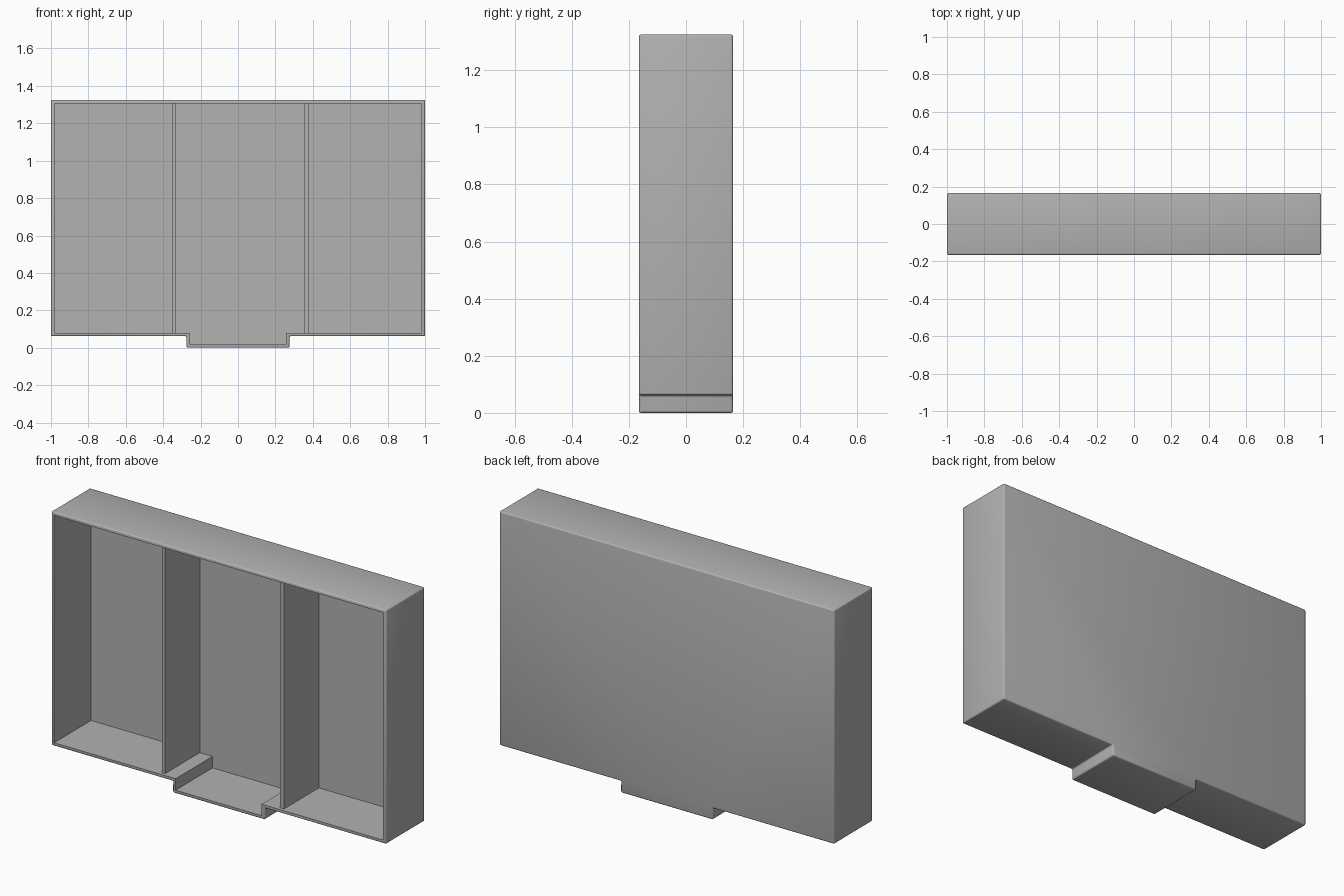
import bpy, bmesh

cube = bpy.data.objects.get("Cube")
if cube:
    bpy.data.objects.remove(cube, do_unlink=True)

DEPTH = 0.165
WALL = 0.018
BACK = 0.015

grey = bpy.data.materials.new("plain grey")
grey.use_nodes = True
colour = (0.445, 0.445, 0.445, 1)
grey.diffuse_color = colour
grey.node_tree.nodes["Principled BSDF"].inputs["Base Color"].default_value = colour


def finish(name, bm):
    mesh = bpy.data.meshes.new(name)
    bmesh.ops.recalc_face_normals(bm, faces=bm.faces)
    bm.to_mesh(mesh)
    bm.free()
    mesh.materials.append(grey)
    obj = bpy.data.objects.new(name, mesh)
    bpy.context.collection.objects.link(obj)
    bpy.ops.object.select_all(action='DESELECT')
    obj.select_set(True)
    bpy.context.view_layer.objects.active = obj
    bpy.ops.object.shade_smooth_by_angle(angle=0.7)
    return obj


# Outline of the tray, with a foot stepping down in the middle
half = [(0.275, 0), (0.275, 0.062), (1, 0.062), (1, 1.325)]
outline = half + [(-x, z) for x, z in reversed(half)]

bm = bmesh.new()
front = bm.faces.new([bm.verts.new((x, -DEPTH, z)) for x, z in outline])
bm.normal_update()
ext = bmesh.ops.extrude_face_region(bm, geom=[front], use_keep_orig=True)
for v in ext["geom"]:
    if isinstance(v, bmesh.types.BMVert):
        v.co.y = DEPTH
bmesh.ops.recalc_face_normals(bm, faces=bm.faces)
outer_edges = list(bm.edges)

# Hollow: inset the front, then push the panel inwards with new side walls
bmesh.ops.inset_region(bm, faces=[front], thickness=WALL, use_even_offset=True)
ext = bmesh.ops.extrude_discrete_faces(bm, faces=[front])
panel = ext["faces"][0]
for v in panel.verts:
    v.co.y = DEPTH - BACK

# Rounded outer edges
bmesh.ops.bevel(bm, geom=outer_edges, offset=0.008, segments=3,
                profile=0.5, affect='EDGES')
finish("tray_shell", bm)

# Upright dividers
for name, x0, x1 in (("right_divider", -0.352, -0.333),
                     ("left_divider", 0.355, 0.378)):
    y0, y1, z0, z1 = -DEPTH + 0.018, DEPTH - BACK, 0.079, 1.308
    bm = bmesh.new()
    bmesh.ops.create_cube(bm, size=1)
    bmesh.ops.scale(bm, vec=(x1 - x0, y1 - y0, z1 - z0), verts=bm.verts)
    bmesh.ops.translate(bm, vec=((x0 + x1) / 2, (y0 + y1) / 2, (z0 + z1) / 2),
                        verts=bm.verts)
    finish(name, bm)
